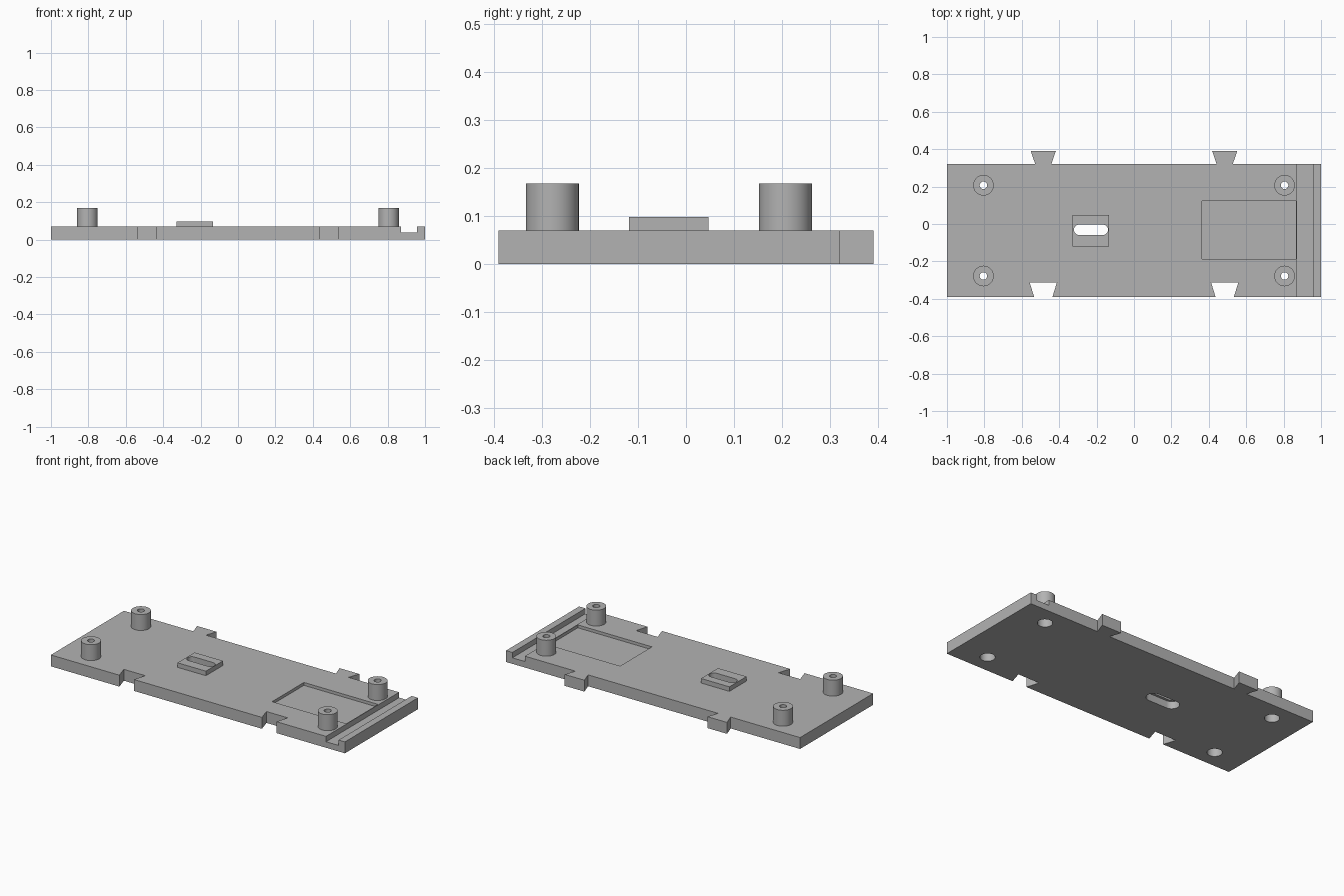
import bpy, bmesh
from math import cos, sin, pi, radians

default = bpy.data.objects.get("Cube")
if default:
    bpy.data.objects.remove(default, do_unlink=True)

GREY = (0.45, 0.45, 0.45, 1)
grey = bpy.data.materials.new("plain grey")
grey.use_nodes = True
grey.diffuse_color = GREY
grey.node_tree.nodes["Principled BSDF"].inputs["Base Color"].default_value = GREY

THICK = 0.07
FRONT, BACK = -0.39, 0.32
POSTS = [(x, y) for x in (-0.805, 0.805) for y in (-0.278, 0.207)]
SLOT = (-0.23, -0.031)


def prism(name, points, z0, z1):
    """Extrude a flat outline from z0 to z1."""
    bm = bmesh.new()
    face = bm.faces.new([bm.verts.new((x, y, z0)) for x, y in points])
    top = bmesh.ops.extrude_face_region(bm, geom=[face])["geom"]
    bmesh.ops.translate(bm, vec=(0, 0, z1 - z0),
                        verts=[v for v in top if isinstance(v, bmesh.types.BMVert)])
    bmesh.ops.recalc_face_normals(bm, faces=bm.faces)
    mesh = bpy.data.meshes.new(name)
    bm.to_mesh(mesh)
    bm.free()
    mesh.materials.append(grey)
    obj = bpy.data.objects.new(name, mesh)
    bpy.context.collection.objects.link(obj)
    return obj


def rect(x0, x1, y0, y1):
    return [(x0, y0), (x1, y0), (x1, y1), (x0, y1)]


def rounded(centre, radius, half=0.0, steps=24):
    """Circle, or a slot along x when half is above zero."""
    pts = []
    for side in (1, -1):
        for i in range(steps + 1 if half else steps):
            a = pi * i / steps - side * pi / 2
            pts.append((centre[0] + side * half + radius * cos(a),
                        centre[1] + radius * sin(a)))
    return pts


def cut(obj, cutters):
    """Subtract the cutters, then bake the result and remove them."""
    for c in cutters:
        c.hide_render = True
        mod = obj.modifiers.new("cut", 'BOOLEAN')
        mod.operation, mod.solver, mod.object = 'DIFFERENCE', 'EXACT', c
    deps = bpy.context.evaluated_depsgraph_get()
    mesh = bpy.data.meshes.new_from_object(obj.evaluated_get(deps))
    obj.modifiers.clear()
    obj.data = mesh
    for c in cutters:
        bpy.data.objects.remove(c, do_unlink=True)


def smooth(obj):
    bpy.ops.object.select_all(action='DESELECT')
    obj.select_set(True)
    bpy.context.view_layer.objects.active = obj
    bpy.ops.object.shade_smooth_by_angle(angle=radians(30))


# Base plate with dovetail sockets in front and dovetail tabs behind
outline = [(-1, FRONT)]
for c in (-0.485, 0.485):
    outline += [(c - 0.049, FRONT), (c - 0.073, -0.312),
                (c + 0.073, -0.312), (c + 0.049, FRONT)]
outline += [(1, FRONT), (1, BACK)]
for c in (0.485, -0.485):
    outline += [(c + 0.043, BACK), (c + 0.067, 0.39),
                (c - 0.067, 0.39), (c - 0.043, BACK)]
outline.append((-1, BACK))
plate = prism("base_plate", outline, 0, THICK)

# Channel, shallow pocket, screw recesses and slot
cutters = [prism("channel_cutter", rect(0.872, 0.957, -0.5, 0.5), 0.037, 0.2),
           prism("pocket_cutter", rect(0.363, 0.867, -0.187, 0.122), 0.052, 0.2),
           prism("slot_recess_cutter", rounded(SLOT, 0.043, 0.063), -0.1, 0.045),
           prism("slot_cutter", rounded(SLOT, 0.028, 0.063), -0.1, 0.2)]
cutters += [prism("screw_recess_cutter", rounded(p, 0.042), -0.1, 0.2) for p in POSTS]
cut(plate, cutters)
smooth(plate)

# Raised block around the slot
block = prism("slot_block", rect(-0.328, -0.135, -0.119, 0.047), THICK, 0.098)
cut(block, [prism("block_cutter", rounded(SLOT, 0.028, 0.063), -0.1, 0.2)])
smooth(block)

# Hollow screw posts
for p in POSTS:
    post = prism("screw_post", rounded(p, 0.055), THICK, 0.168)
    cut(post, [prism("bore_cutter", rounded(p, 0.02), -0.1, 0.3)])
    smooth(post)
